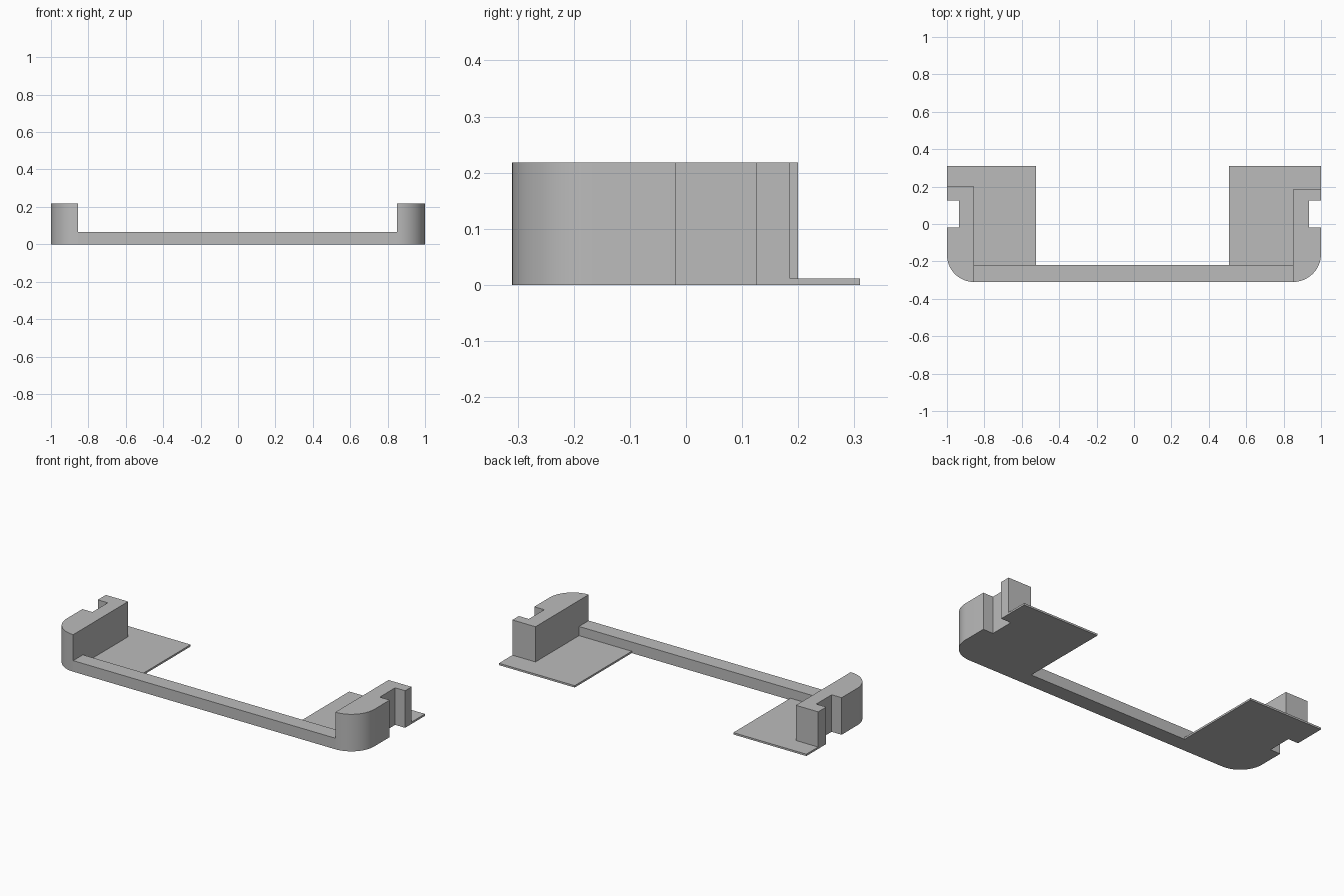
import bpy, bmesh, math

cube = bpy.data.objects.get("Cube")
if cube:
    bpy.data.objects.remove(cube, do_unlink=True)

grey = bpy.data.materials.new("mid_grey")
grey.use_nodes = True
colour = (0.5, 0.5, 0.5, 1)
grey.diffuse_color = colour
grey.node_tree.nodes["Principled BSDF"].inputs["Base Color"].default_value = colour

FRONT, BACK = -0.31, 0.31
BAR_BACK = -0.22
HEIGHT, BAR_HEIGHT, PLATE = 0.218, 0.065, 0.011


def extrude(name, outline, height):
    """Raise a flat outline from the ground to the given height."""
    bm = bmesh.new()
    base = bm.faces.new([bm.verts.new((x, y, 0)) for x, y in outline])
    top = bmesh.ops.extrude_face_region(bm, geom=[base])["geom"]
    bmesh.ops.translate(bm, vec=(0, 0, height),
                        verts=[v for v in top if isinstance(v, bmesh.types.BMVert)])
    bmesh.ops.recalc_face_normals(bm, faces=bm.faces)
    mesh = bpy.data.meshes.new(name)
    bm.to_mesh(mesh)
    bm.free()
    mesh.materials.append(grey)
    obj = bpy.data.objects.new(name, mesh)
    bpy.context.collection.objects.link(obj)
    bpy.ops.object.select_all(action='DESELECT')
    obj.select_set(True)
    bpy.context.view_layer.objects.active = obj
    bpy.ops.object.shade_smooth_by_angle(angle=math.radians(30))


def bracket(side, sign, inner, block_end, plate_inner):
    # Upright block with a rounded front corner and a side notch
    radius = 1 - inner
    steps = 16
    corner = [(inner + radius * math.sin(a), FRONT + radius * (1 - math.cos(a)))
              for a in (math.pi / 2 * i / steps for i in range(steps + 1))]
    notch = [(1, -0.018), (0.935, -0.018), (0.935, 0.125), (1, 0.125)]
    block = corner + notch + [(1, block_end), (inner, block_end)]
    extrude(side + "_block", [(sign * x, y) for x, y in block], HEIGHT)

    # Thin foot plate wrapping the inside and back of the block
    foot = [(plate_inner, BAR_BACK), (inner, BAR_BACK), (inner, block_end),
            (1, block_end), (1, BACK), (plate_inner, BACK)]
    extrude(side + "_foot_plate", [(sign * x, y) for x, y in foot], PLATE)


bracket("left", 1, 0.85, 0.185, 0.507)
bracket("right", -1, 0.855, 0.2, 0.525)

# Low front bar joining the two blocks
extrude("front_bar", [(-0.855, FRONT), (0.85, FRONT), (0.85, BAR_BACK), (-0.855, BAR_BACK)],
        BAR_HEIGHT)
